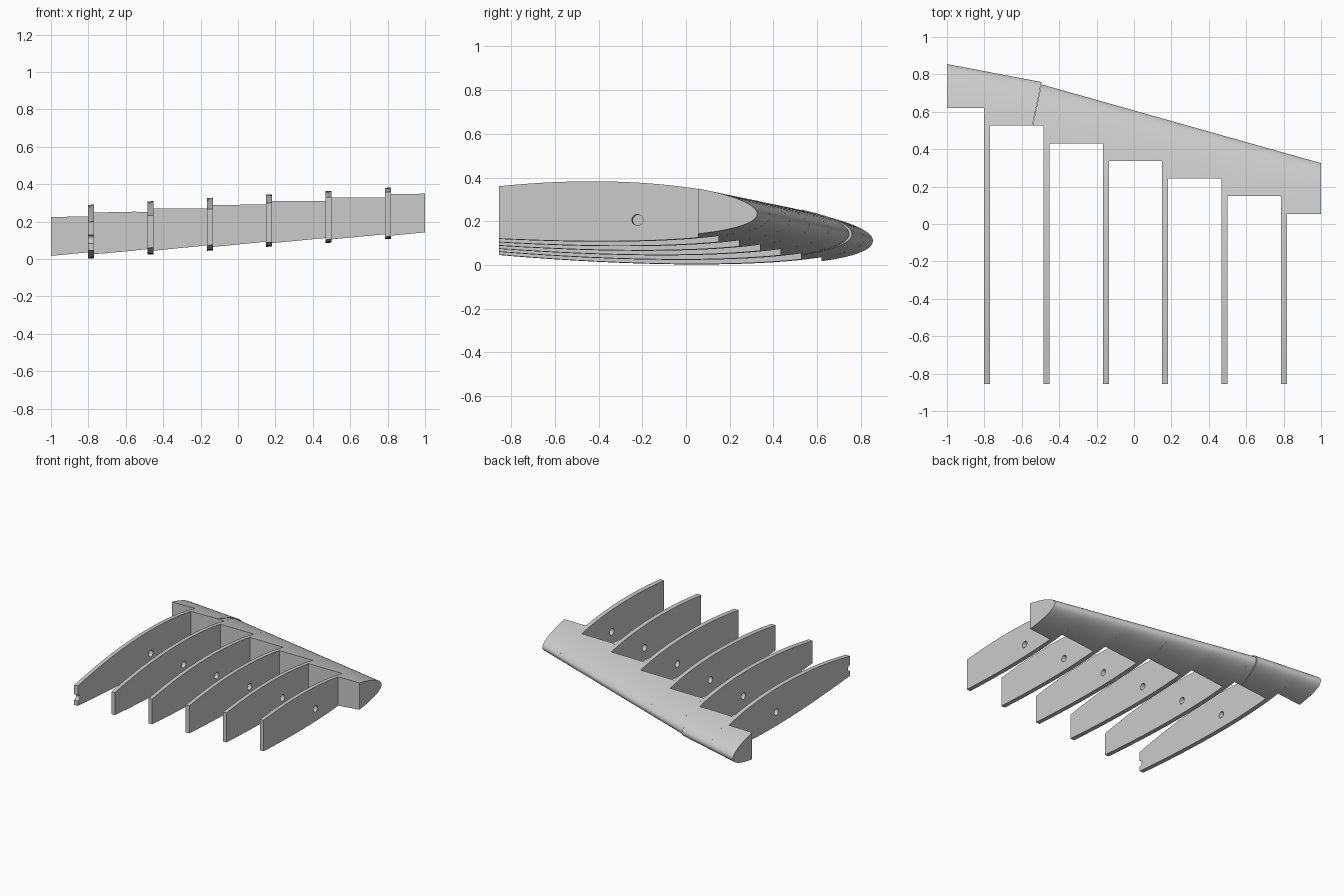
import bpy, bmesh, math
from mathutils import Vector

cube = bpy.data.objects.get("Cube")
if cube:
    bpy.data.objects.remove(cube)

grey = bpy.data.materials.new("plain_grey")
grey.use_nodes = True
grey.diffuse_color = (0.6, 0.6, 0.6, 1)
grey.node_tree.nodes["Principled BSDF"].inputs["Base Color"].default_value = (0.6, 0.6, 0.6, 1)

# Leading edge lines of the two wing panels: (y at x = 0, sweep)
OUTER, INNER = (0.665, 0.19), (0.607, 0.282)
REAR = -0.855
SEAM, SKEW = -0.495, 0.2
STEPS = 28


def upper(s):
    return 0.2223 * math.sqrt(s) + 0.0228 * s - 0.091 * s * s


def lower(s):
    return -0.235 * math.sqrt(s) + 0.1022 * s + 0.021 * s * s


def section(x, back, panel, skew=0):
    """Airfoil outline from the rear top, round the nose, to the rear bottom."""
    y0, sweep = panel
    length = (y0 - sweep * x - back) / (1 - sweep * skew)
    top, bottom = [], []
    for i in range(STEPS + 1):
        s = length * (i / STEPS) ** 2
        px = x - skew * s
        y = y0 - sweep * px - s
        scale = 1.025 - 0.03 * px
        z = 0.173 + 0.062 * px
        top.append((px, y, z + scale * upper(s)))
        bottom.append((px, y, z + scale * lower(s)))
    return top[::-1] + bottom[1:]


def loft(name, first, second):
    """Closed solid between two outlines."""
    bm = bmesh.new()
    a = [bm.verts.new(p) for p in first]
    b = [bm.verts.new(p) for p in second]
    for i in range(len(a)):
        j = (i + 1) % len(a)
        bm.faces.new((a[i], a[j], b[j], b[i]))
    bm.faces.new(a[::-1])
    bm.faces.new(b)
    bmesh.ops.recalc_face_normals(bm, faces=bm.faces)
    mesh = bpy.data.meshes.new(name)
    bm.to_mesh(mesh)
    bm.free()
    mesh.materials.append(grey)
    ob = bpy.data.objects.new(name, mesh)
    bpy.context.collection.objects.link(ob)
    return ob


def rod(start, end, radius):
    """Temporary round cutter between two points."""
    start, end = Vector(start), Vector(end)
    axis = end - start
    bpy.ops.mesh.primitive_cylinder_add(vertices=32, radius=radius, depth=axis.length,
                                        location=(start + end) / 2)
    ob = bpy.context.object
    ob.rotation_euler = axis.to_track_quat("Z", "Y").to_euler()
    ob.hide_render = True
    ob.data.materials.append(grey)
    return ob


def select(ob):
    bpy.ops.object.select_all(action="DESELECT")
    ob.select_set(True)
    bpy.context.view_layer.objects.active = ob


def cut(ob, cutter):
    mod = ob.modifiers.new("cut", "BOOLEAN")
    mod.operation = "DIFFERENCE"
    mod.solver = "EXACT"
    mod.object = cutter
    select(ob)
    bpy.ops.object.modifier_apply(modifier=mod.name)


parts = []

# Ribs, flush with the nose skin
rib_edges = [(-0.802 + 0.3176 * i, -0.77 + 0.3176 * i) for i in range(6)]
ribs = []
for i, (x0, x1) in enumerate(rib_edges):
    panel = OUTER if i == 0 else INNER
    ribs.append(loft(f"rib_{i + 1}", section(x0, REAR, panel), section(x1, REAR, panel)))
parts += ribs

# Spar hole through every rib, and rear notch in the first rib
spar = rod((-0.95, 0.067, 0.1), (0.95, -0.244, 0.214), 0.025)
notch = rod((-0.9, REAR, 0.107), (-0.65, REAR, 0.107), 0.023)
for rib in ribs:
    cut(rib, spar)
cut(ribs[0], notch)
for cutter in (spar, notch):
    bpy.data.objects.remove(cutter)

# Leading edge block, stepped back bay by bay
starts = [-1] + [e[1] for e in rib_edges]
ends = [e[0] for e in rib_edges] + [1]
for i, (x0, x1) in enumerate(zip(starts, ends)):
    back = 0.62 - 0.0942 * i
    panel = OUTER if i == 0 else INNER
    if i == 1:
        # The two panels meet on a slanted seam in this bay
        parts.append(loft("nose_outer_joint", section(x0, back, OUTER),
                          section(SEAM, back, OUTER, SKEW)))
        parts.append(loft("nose_inner_joint", section(SEAM, back, INNER, SKEW),
                          section(x1, back, INNER)))
    else:
        parts.append(loft(f"nose_bay_{i + 1}", section(x0, back, panel),
                          section(x1, back, panel)))

for ob in parts:
    select(ob)
    bpy.ops.object.shade_smooth_by_angle(angle=math.radians(30))
